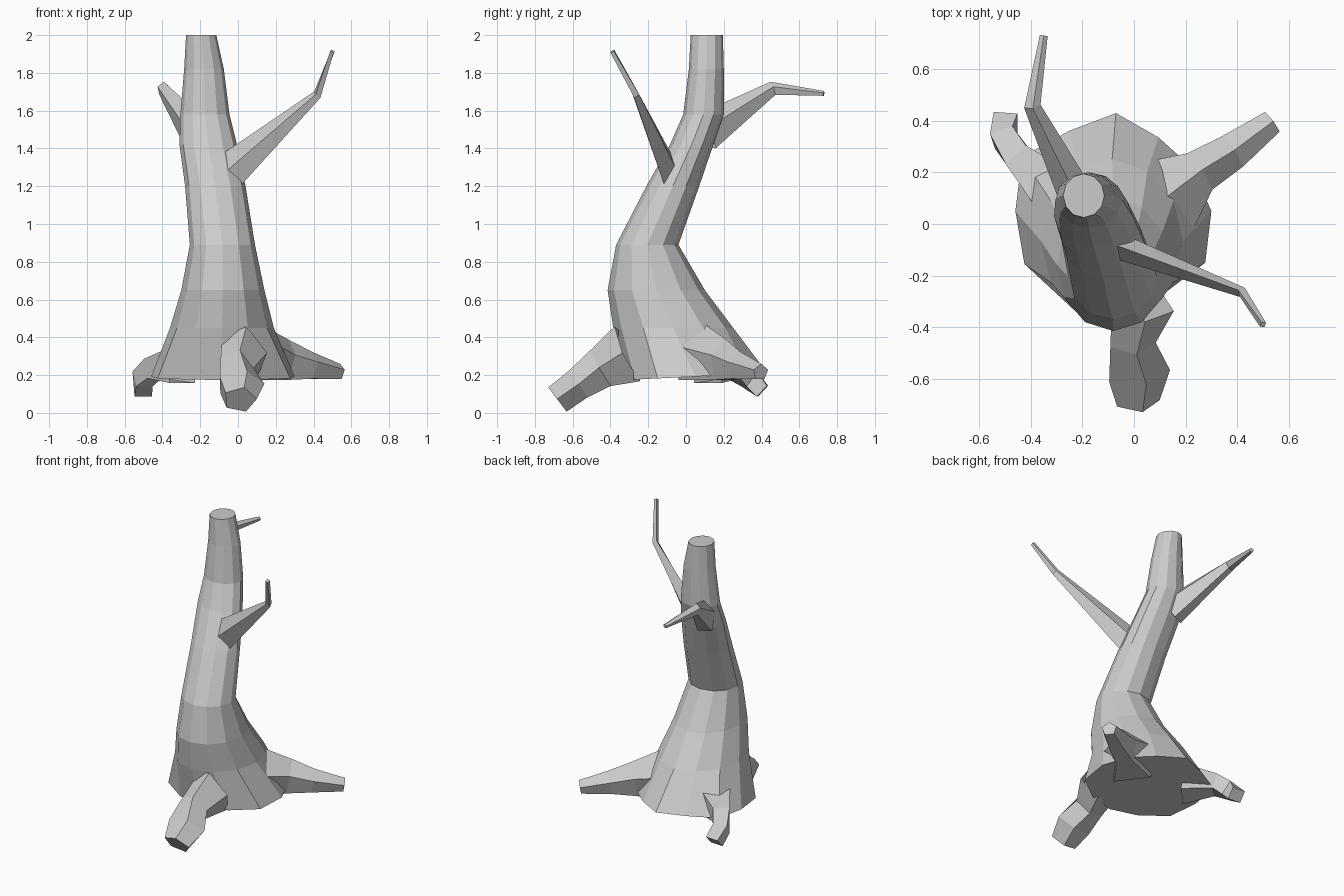
import bpy, bmesh, math
from mathutils import Vector

if "Cube" in bpy.data.objects:
    bpy.data.objects.remove(bpy.data.objects["Cube"])


def loft(name, rings, cap_start=True):
    # Skin a list of equal-length point rings, flat shaded
    bm = bmesh.new()
    rows = [[bm.verts.new(p) for p in ring] for ring in rings]
    n = len(rows[0])
    for a, b in zip(rows, rows[1:]):
        for i in range(n):
            j = (i + 1) % n
            bm.faces.new((a[i], a[j], b[j], b[i]))
    if cap_start:
        bm.faces.new(rows[0][::-1])
    bm.faces.new(rows[-1])
    bmesh.ops.recalc_face_normals(bm, faces=bm.faces)
    mesh = bpy.data.meshes.new(name)
    bm.to_mesh(mesh)
    bm.free()
    obj = bpy.data.objects.new(name, mesh)
    bpy.context.collection.objects.link(obj)
    return obj


def limb(name, sections, sides=5, roll=0):
    # Tapered bent tube; section = (centre, half width, half height)
    pts = [Vector(s[0]) for s in sections]
    rings = []
    for k, (c, w, h) in enumerate(sections):
        t = (pts[min(k + 1, len(pts) - 1)] - pts[max(k - 1, 0)]).normalized()
        side = t.cross(Vector((0, 0, 1))).normalized()
        up = side.cross(t)
        ring = []
        for i in range(sides):
            a = math.pi / 2 + math.tau * i / sides + math.radians(roll)
            ring.append(pts[k] + side * w * math.cos(a) + up * h * math.sin(a))
        rings.append(ring)
    return loft(name, rings, cap_start=False)


# Trunk: irregular flared base, then leaning oval rings
N = 12
base_radii = [.37, .34, .33, .38, .36, .42, .39, .41, .37, .37, .37, .40]
base = []
for i, r in enumerate(base_radii):
    a = math.tau * i / N
    y = .05 + r * math.sin(a)
    base.append((-.07 + r * math.cos(a), y, .19 + .05 * y))
trunk_rings = [base]
for z, x0, x1, y0, y1 in [
        (.45, -.36, .19, -.385, .25),
        (.65, -.30, .14, -.415, .10),
        (.89, -.255, .09, -.37, -.04),
        (1.2, -.28, .04, -.21, .07),
        (1.42, -.31, -.005, -.085, .145),
        (1.58, -.305, -.045, -.015, .20),
        (1.82, -.285, -.075, .015, .20),
        (2.0, -.275, -.115, .025, .195)]:
    cx, cy, rx, ry = (x0 + x1) / 2, (y0 + y1) / 2, (x1 - x0) / 2, (y1 - y0) / 2
    trunk_rings.append([(cx + rx * math.cos(math.tau * i / N),
                         cy + ry * math.sin(math.tau * i / N), z) for i in range(N)])
loft("trunk", trunk_rings)

# Roots
limb("front_root", [((.03, -.30, .31), .13, .17),
                    ((-.01, -.45, .235), .095, .115),
                    ((.01, -.575, .15), .13, .09),
                    ((.01, -.68, .07), .09, .085)], 5, 15)
limb("right_root", [((.08, .07, .31), .20, .17),
                    ((.25, .20, .27), .09, .12),
                    ((.38, .28, .245), .075, .08),
                    ((.535, .395, .215), .05, .045)])
limb("left_root", [((-.30, .12, .25), .14, .13),
                   ((-.45, .26, .235), .075, .075),
                   ((-.505, .335, .18), .065, .07),
                   ((-.50, .405, .115), .065, .055)], 4, 45)

# Branches
limb("right_branch", [((-.05, -.09, 1.275), .05, .10),
                      ((.42, -.265, 1.685), .02, .025),
                      ((.50, -.39, 1.915), .014, .014)], 4)
limb("back_branch", [((-.22, .10, 1.48), .075, .11),
                     ((-.395, .46, 1.715), .034, .04),
                     ((-.35, .73, 1.69), .016, .014)])
